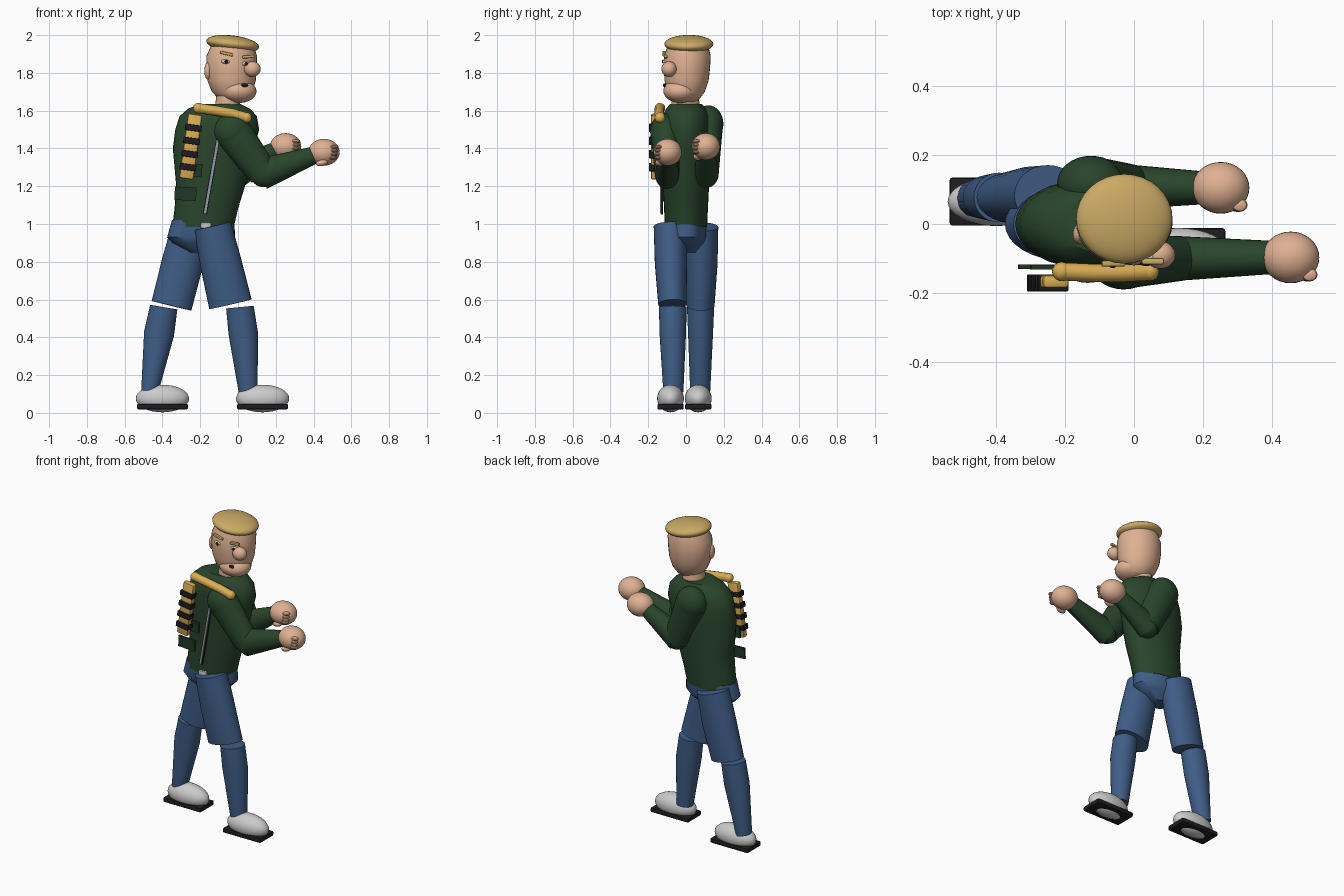
import bpy, bmesh
from math import sin, cos, pi, radians
from mathutils import Vector, Matrix


def mat(name, r, g, b):
    m = bpy.data.materials.new(name)
    m.diffuse_color = (r, g, b, 1)
    return m


GREEN = mat("jacket_green", 0.022, 0.06, 0.025)
DKGREEN = mat("pocket_green", 0.014, 0.038, 0.018)
BLUE = mat("denim_blue", 0.05, 0.11, 0.24)
SKIN = mat("skin", 0.74, 0.44, 0.29)
HAIR = mat("hair_blond", 0.60, 0.40, 0.13)
GOLD = mat("strap_yellow", 0.70, 0.42, 0.09)
BLACK = mat("black", 0.012, 0.012, 0.016)
WHITE = mat("off_white", 0.65, 0.65, 0.65)
GREY = mat("zip_grey", 0.30, 0.33, 0.36)


def finish(name, bm, material):
    bmesh.ops.recalc_face_normals(bm, faces=bm.faces[:])
    me = bpy.data.meshes.new(name)
    bm.to_mesh(me)
    bm.free()
    ob = bpy.data.objects.new(name, me)
    bpy.context.collection.objects.link(ob)
    me.materials.append(material)
    bpy.ops.object.select_all(action='DESELECT')
    ob.select_set(True)
    bpy.context.view_layer.objects.active = ob
    bpy.ops.object.shade_smooth_by_angle(angle=radians(35))
    return ob


def ball(name, c, r, material, tilt=0, seg=32):
    """Ellipsoid with radii r, tilted about y."""
    bm = bmesh.new()
    m = (Matrix.Translation(c) @ Matrix.Rotation(radians(tilt), 4, 'Y')
         @ Matrix.Diagonal((*r, 1)))
    bmesh.ops.create_uvsphere(bm, u_segments=seg, v_segments=seg // 2, radius=1, matrix=m)
    return finish(name, bm, material)


def box(name, c, size, material, tilt=0, bevel=0.0):
    """Box tilted about y, with optional bevel."""
    bm = bmesh.new()
    m = (Matrix.Translation(c) @ Matrix.Rotation(radians(tilt), 4, 'Y')
         @ Matrix.Diagonal((*size, 1)))
    bmesh.ops.create_cube(bm, size=1, matrix=m)
    if bevel:
        bmesh.ops.bevel(bm, geom=bm.edges[:], offset=bevel, segments=2,
                        affect='EDGES', profile=0.5)
    return finish(name, bm, material)


def loft(name, rings, material, axis=None, n=32):
    """Skin elliptical rings (x, y, z, radius_across, radius_y) that face along axis."""
    bm = bmesh.new()
    d = Vector(axis) if axis else Vector(rings[-1][:3]) - Vector(rings[0][:3])
    d.normalize()
    v = (Vector((0, 1, 0)) - d * d.y).normalized()
    u = v.cross(d)
    loops = []
    for x, y, z, ra, rb in rings:
        loops.append([bm.verts.new(Vector((x, y, z)) + u * ra * cos(2 * pi * i / n)
                                   + v * rb * sin(2 * pi * i / n)) for i in range(n)])
    for a, b in zip(loops, loops[1:]):
        for i in range(n):
            j = (i + 1) % n
            bm.faces.new((a[i], a[j], b[j], b[i]))
    bm.faces.new(loops[0])
    bm.faces.new(loops[-1])
    return finish(name, bm, material)


UP = (0, 0, 1)

# Head, jaw, neck and cap of hair
loft("head", [(-0.02, 0, 1.645, .04, .04), (-0.025, 0, 1.66, .075, .07),
              (-0.03, 0, 1.70, .108, .10), (-0.034, .003, 1.76, .128, .117),
              (-0.035, .005, 1.82, .134, .122), (-0.033, .007, 1.89, .134, .124),
              (-0.03, .01, 1.94, .115, .108), (-0.03, .01, 1.97, .06, .06)], SKIN, UP)
ball("jaw", (0, -0.03, 1.705), (0.098, 0.09, 0.064), SKIN, 3)
loft("neck", [(-0.06, 0, 1.57, .068, .078), (-0.05, -.005, 1.70, .062, .07)], SKIN, UP)
ball("hair_cap", (-0.028, 0.015, 1.953), (0.141, 0.13, 0.045), HAIR, 7)
ball("ear", (-0.16, -0.03, 1.81), (0.018, 0.028, 0.045), SKIN)

# Face
ball("nose", (0.076, -0.09, 1.82), (0.044, 0.04, 0.041), SKIN)
for side, x, y, z in (("left", -0.066, -0.112, 1.86), ("right", 0.04, -0.098, 1.848)):
    ball(side + "_eye", (x, y, z), (0.023, 0.012, 0.012), WHITE, 6, 16)
    ball(side + "_pupil", (x + 0.004, y - 0.011, z), (0.009, 0.005, 0.010), BLACK, 0, 12)
box("left_brow", (-0.06, -0.115, 1.902), (0.07, 0.018, 0.016), HAIR, 14, 0.005)
box("right_brow", (0.055, -0.108, 1.886), (0.065, 0.018, 0.016), HAIR, -5, 0.005)
ball("mouth", (0.035, -0.115, 1.735), (0.018, 0.007, 0.010), BLACK, 0, 16)

# Jacket body
loft("jacket", [(-0.185, 0, 0.985, .163, .112), (-0.168, 0, 1.08, .168, .116),
                (-0.145, 0, 1.20, .182, .122), (-0.13, 0, 1.40, .215, .13),
                (-0.11, 0, 1.50, .222, .132), (-0.105, 0, 1.57, .205, .125),
                (-0.10, 0, 1.61, .165, .105), (-0.095, 0, 1.635, .11, .085)], GREEN, UP)

# Arms: shoulder, upper arm, forearm, fist with fingers
arms = (("near", (-0.03, -0.11, 1.49), (0.135, -0.1, 1.265), (0.405, -0.097, 1.365),
         (0.455, -0.097, 1.38)),
        ("far", (-0.125, 0.118, 1.53), (-0.01, 0.108, 1.265), (0.20, 0.105, 1.39),
         (0.252, 0.105, 1.41)))
for side, sh, el, wr, ha in arms:
    ball(side + "_shoulder", sh, (0.098, 0.08, 0.098), GREEN)
    loft(side + "_upper_arm", [(*sh, .1, .078), (*el, .078, .065)], GREEN)
    ball(side + "_elbow", el, (0.07, 0.062, 0.07), GREEN)
    loft(side + "_forearm", [(el[0] - .01, el[1], el[2], .084, .065), (*wr, .046, .048)], GREEN)
    ball(side + "_fist", ha, (0.083, 0.075, 0.071), SKIN)
    for k in range(4):
        ball(f"{side}_finger_{k + 1}",
             (ha[0] + 0.055 - 0.003 * k, ha[1] - 0.05, ha[2] + 0.028 - 0.019 * k),
             (0.023, 0.02, 0.011), SKIN, 0, 12)
    ball(side + "_thumb", (ha[0] - 0.01, ha[1] - 0.045, ha[2] - 0.055),
         (0.033, 0.022, 0.018), SKIN, -15, 16)

# Pelvis and shirt hem
loft("pelvis", [(-0.185, 0, 1.02, .165, .108), (-0.195, 0, 0.93, .18, .108),
                (-0.195, 0, 0.90, .15, .095), (-0.19, 0, 0.85, .06, .05)], BLUE, UP)
box("shirt_hem", (-0.17, -0.115, 0.992), (0.055, 0.02, 0.03), WHITE, 0, 0.004)

# Legs: thigh, shin
loft("near_thigh", [(-0.135, -.083, 0.99, .10, .088), (-0.09, -.08, 0.79, .11, .085),
                    (-0.04, -.072, 0.575, .115, .075)], BLUE)
loft("far_thigh", [(-0.25, .083, 0.985, .10, .088), (-0.295, .082, 0.79, .11, .085),
                   (-0.352, .077, 0.567, .108, .074)], BLUE)
loft("near_shin", [(0.01, -.07, 0.56, .073, .073), (0.028, -.07, 0.42, .078, .07),
                   (0.054, -.067, 0.11, .05, .053)], BLUE, (.1, 0, -1))
loft("far_shin", [(-0.393, .077, 0.56, .073, .072), (-0.418, .077, 0.42, .08, .066),
                  (-0.468, .075, 0.11, .045, .053)], BLUE, (-.17, 0, -1))

# Shoes
for side, x, y in (("near", 0.13, -0.082), ("far", -0.40, 0.065)):
    ball(side + "_shoe", (x, y, 0.076), (0.141, 0.071, 0.073), WHITE)
    box(side + "_sole", (x, y, 0.033), (0.27, 0.14, 0.03), BLACK, 0, 0.008)

# Zip and pockets
box("zip_backing", (-0.138, -0.128, 1.265), (0.022, 0.01, 0.43), BLACK, 10)
box("zip", (-0.138, -0.133, 1.265), (0.012, 0.01, 0.425), GREY, 10)
box("lower_pocket", (-0.278, -0.124, 1.16), (0.115, 0.012, 0.07), DKGREEN, 3)
box("upper_pocket", (-0.245, -0.126, 1.285), (0.11, 0.012, 0.07), DKGREEN, 3)

# Shoulder roll: a rounded tube along a short path
cu = bpy.data.curves.new("shoulder_roll", 'CURVE')
cu.dimensions = '3D'
cu.bevel_depth = 0.026
cu.bevel_resolution = 4
path = [(-0.21, -0.138, 1.613), (-0.12, -0.142, 1.60), (-0.03, -0.142, 1.585), (0.045, -0.138, 1.563)]
sp = cu.splines.new('POLY')
sp.points.add(len(path) - 1)
for p, q in zip(sp.points, path):
    p.co = (*q, 1)
roll = bpy.data.objects.new("shoulder_roll", cu)
bpy.context.collection.objects.link(roll)
cu.materials.append(GOLD)
for i, p in enumerate((path[0], path[-1])):
    ball(f"shoulder_roll_end_{i + 1}", p, (0.028, 0.028, 0.028), GOLD, 0, 20)

# Hanging strap with dark bands
box("strap", (-0.25, -0.167, 1.41), (0.076, 0.038, 0.345), GOLD, 8, 0.01)
for k in range(4):
    t = -0.11 + k * 0.07
    box(f"strap_band_{k + 1}", (-0.25 + t * sin(radians(8)), -0.171, 1.41 + t * cos(radians(8))),
        (0.088, 0.05, 0.034), BLACK, 8, 0.004)
